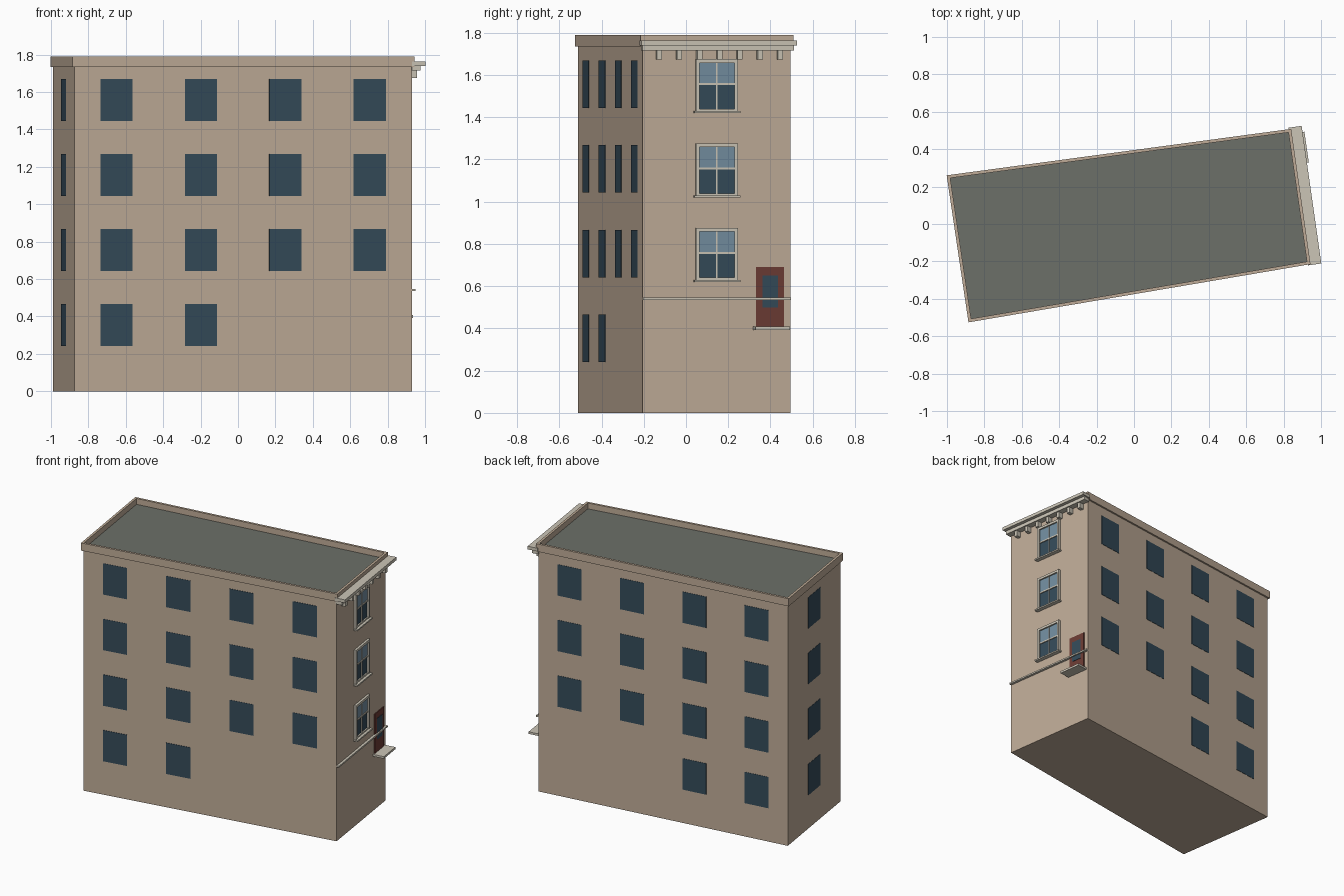
import bpy, bmesh
from mathutils import Vector

if "Cube" in bpy.data.objects:
    bpy.data.objects.remove(bpy.data.objects["Cube"])

# footprint corners, counter-clockwise: front-left, front-right, back-right, back-left
FOOT = [Vector(p) for p in ((-0.875, -0.512), (0.93, -0.205), (0.83, 0.495), (-0.988, 0.25))]
FRONT, FACADE, BACK, END = range(4)


def material(name, rgb):
    m = bpy.data.materials.new(name)
    m.diffuse_color = (*rgb, 1)
    m.use_nodes = True
    m.node_tree.nodes["Principled BSDF"].inputs["Base Color"].default_value = m.diffuse_color
    return m


WALL = material("tan_wall", (0.52, 0.41, 0.31))
ROOF = material("roof_grey", (0.15, 0.16, 0.14))
GLASS = material("dark_glass", (0.035, 0.07, 0.10))
PANE = material("light_glass", (0.17, 0.27, 0.35))
TRIM = material("stone_trim", (0.60, 0.56, 0.47))
DOOR = material("door_red", (0.15, 0.045, 0.035))


def finish(name, bm, mat):
    bmesh.ops.recalc_face_normals(bm, faces=bm.faces[:])
    me = bpy.data.meshes.new(name)
    bm.to_mesh(me)
    bm.free()
    me.materials.append(mat)
    ob = bpy.data.objects.new(name, me)
    bpy.context.collection.objects.link(ob)
    return ob


def frame(w):
    p, q = FOOT[w], FOOT[(w + 1) % 4]
    d = (q - p).normalized()
    return p, d, Vector((d.y, -d.x)), (q - p).length


def wall_boxes(name, w, boxes, mat):
    """Boxes (s0, s1, z0, z1, n0, n1): along wall w, height, outward depth."""
    p, d, n, _ = frame(w)
    bm = bmesh.new()
    for s0, s1, z0, z1, n0, n1 in boxes:
        cube = bmesh.ops.create_cube(bm, size=1)
        for v in cube["verts"]:
            s = s1 if v.co.x > 0 else s0
            o = n1 if v.co.y > 0 else n0
            z = z1 if v.co.z > 0 else z0
            v.co = (*(p + d * s + n * o), z)
    return finish(name, bm, mat)


def offset_foot(r):
    """Footprint grown outward by r with mitred corners."""
    out = []
    for i in range(4):
        a, b = frame(i - 1 if i else 3)[2], frame(i)[2]
        out.append(FOOT[i] + (a + b) * (r / (1 + a.dot(b))))
    return out


def prism(name, pts, z0, z1, mat):
    bm = bmesh.new()
    lo = [bm.verts.new((*p, z0)) for p in pts]
    hi = [bm.verts.new((*p, z1)) for p in pts]
    bm.faces.new(lo)
    bm.faces.new(hi)
    for i in range(4):
        j = (i + 1) % 4
        bm.faces.new((lo[i], lo[j], hi[j], hi[i]))
    return finish(name, bm, mat)


# main block and roof
prism("building_body", FOOT, 0, 1.735, WALL)
prism("roof_deck", offset_foot(-0.003), 1.73, 1.748, ROOF)

# parapet ring
bm = bmesh.new()
rings = [[bm.verts.new((*p, z)) for p in offset_foot(r)]
         for r, z in ((0.012, 1.735), (0.012, 1.79), (-0.005, 1.79), (-0.005, 1.735))]
for k in range(4):
    a, b = rings[k], rings[(k + 1) % 4]
    for i in range(4):
        j = (i + 1) % 4
        bm.faces.new((a[i], a[j], b[j], b[i]))
finish("parapet", bm, WALL)

# plain windows on the long sides and rear end
ROWS = (0.241, 0.642, 1.043, 1.444)
PLAIN = {
    "front_windows": (FRONT, (1/8, 3/8, 5/8, 7/8), (1/8, 3/8)),
    "back_windows": (BACK, (1/8, 3/8, 5/8, 7/8), (5/8, 7/8)),
    "end_windows": (END, (1/2,), (1/2,)),
}
for name, (w, cols, ground) in PLAIN.items():
    length = frame(w)[3]
    boxes = []
    for r, z in enumerate(ROWS):
        for t in (ground if r == 0 else cols):
            c = t * length
            boxes.append((c - 0.0875, c + 0.0875, z, z + 0.225, -0.01, 0.002))
    wall_boxes(name, w, boxes, GLASS)

# sash windows on the facade
L = frame(FACADE)[3]
c = L / 2
for i, z in enumerate((0.63, 1.03, 1.43), 1):
    top, rail = z + 0.245, z + 0.128
    wall_boxes(f"lower_pane_{i}", FACADE, [(c - 0.09, c + 0.09, z, rail, -0.01, 0.003)], GLASS)
    wall_boxes(f"upper_pane_{i}", FACADE, [(c - 0.09, c + 0.09, rail, top - 0.01, -0.01, 0.005)], PANE)
    wall_boxes(f"window_frame_{i}", FACADE, [
        (c - 0.1, c - 0.084, z, top, -0.01, 0.016),
        (c + 0.084, c + 0.1, z, top, -0.01, 0.016),
        (c - 0.084, c + 0.084, top - 0.017, top, -0.01, 0.016),
        (c - 0.084, c + 0.084, z, z + 0.01, -0.01, 0.012),
        (c - 0.084, c + 0.084, rail - 0.005, rail + 0.005, -0.01, 0.010),
        (c - 0.003, c + 0.003, z + 0.01, top - 0.017, -0.01, 0.008)], TRIM)
    wall_boxes(f"window_sill_{i}", FACADE, [(c - 0.11, c + 0.11, z - 0.01, z, -0.01, 0.03)], TRIM)

# door, its glass and its step
wall_boxes("door", FACADE, [(0.542, 0.675, 0.405, 0.692, -0.01, 0.006)], DOOR)
wall_boxes("door_glass", FACADE, [(0.571, 0.647, 0.498, 0.65, 0, 0.009)], GLASS)
wall_boxes("door_step", FACADE, [(0.528, 0.694, 0.393, 0.408, -0.01, 0.08)], TRIM)

# string course, two-tier cornice and brackets
wall_boxes("string_course", FACADE, [(0, L, 0.535, 0.546, -0.005, 0.018)], TRIM)
wall_boxes("cornice", FACADE, [(-0.016, L + 0.02, 1.74, 1.763, -0.002, 0.07),
                               (-0.008, L + 0.01, 1.715, 1.74, -0.002, 0.045)], TRIM)
wall_boxes("cornice_brackets", FACADE, [
    (s - 0.012, s + 0.012, 1.674, 1.715, -0.005, 0.035)
    for s in (0.075 + 0.0965 * k for k in range(7))], TRIM)
